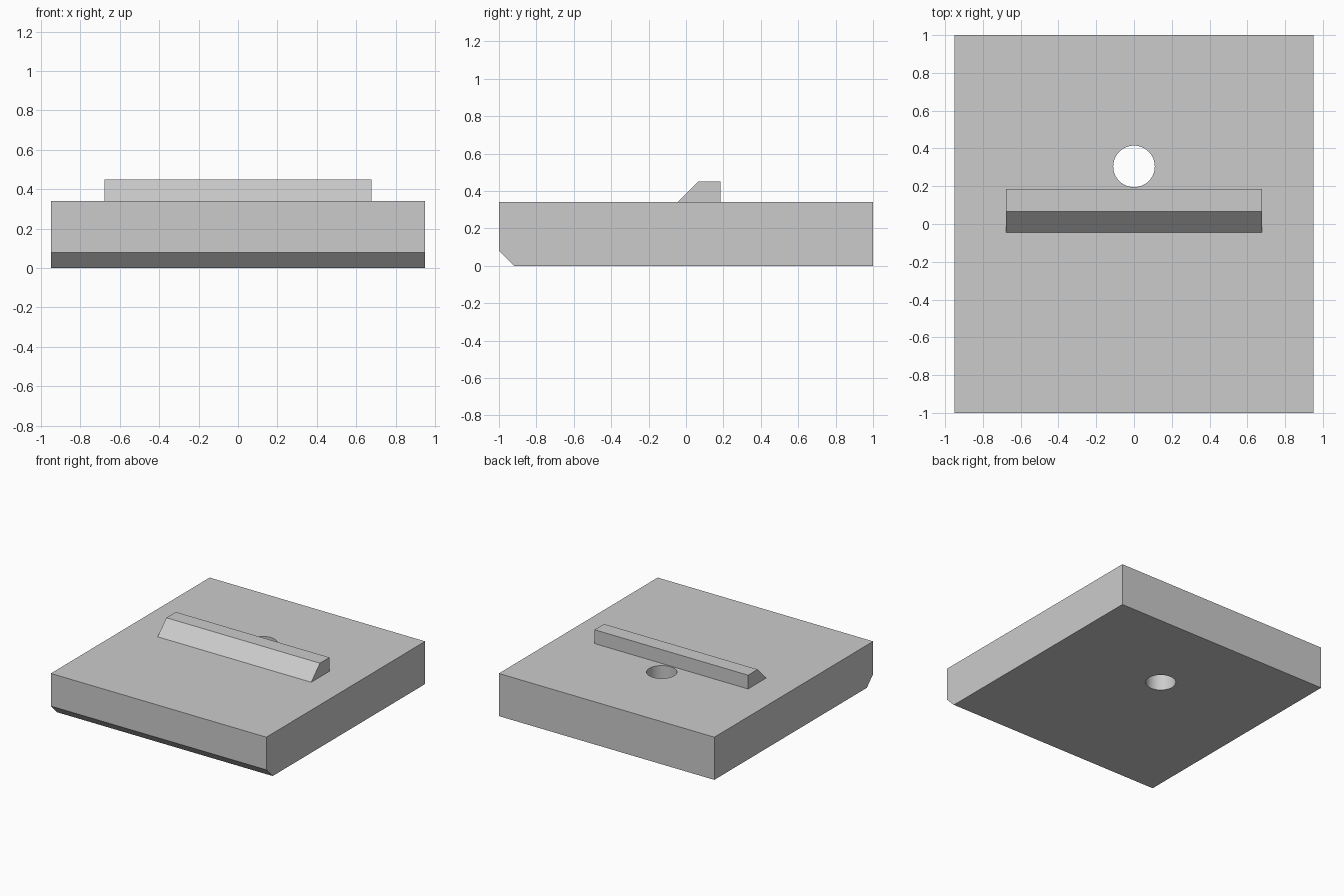
import bpy
import bmesh
import math

default = bpy.data.objects.get("Cube")
if default:
    bpy.data.objects.remove(default, do_unlink=True)

# One plain grey for the whole model
grey = bpy.data.materials.new("light_grey")
grey.use_nodes = True
grey.diffuse_color = (0.6, 0.6, 0.6, 1)
grey.node_tree.nodes["Principled BSDF"].inputs["Base Color"].default_value = (0.6, 0.6, 0.6, 1)


def extrude_profile(name, profile, half_width):
    """Extrude a (y, z) outline symmetrically along x."""
    bm = bmesh.new()
    face = bm.faces.new([bm.verts.new((-half_width, y, z)) for y, z in profile])
    result = bmesh.ops.extrude_face_region(bm, geom=[face])
    moved = [v for v in result["geom"] if isinstance(v, bmesh.types.BMVert)]
    bmesh.ops.translate(bm, verts=moved, vec=(2 * half_width, 0, 0))
    bmesh.ops.recalc_face_normals(bm, faces=bm.faces)
    mesh = bpy.data.meshes.new(name)
    bm.to_mesh(mesh)
    bm.free()
    mesh.materials.append(grey)
    obj = bpy.data.objects.new(name, mesh)
    bpy.context.collection.objects.link(obj)
    return obj


# Base plate with a chamfer along the lower front edge
TOP = 0.34
plate = extrude_profile(
    "base_plate", [(-0.92, 0), (1, 0), (1, TOP), (-1, TOP), (-1, 0.08)], 0.95)

# Raised bar with a sloped front
extrude_profile(
    "raised_bar", [(-0.045, TOP), (0.185, TOP), (0.185, 0.45), (0.065, 0.45)], 0.677)

# Round through hole behind the bar
bpy.ops.mesh.primitive_cylinder_add(vertices=64, radius=0.11, depth=1, location=(0, 0.305, 0.2))
cutter = bpy.context.object
cutter.name = "hole_cutter"
cutter.hide_render = True
cutter.data.materials.append(grey)

hole = plate.modifiers.new("through_hole", "BOOLEAN")
hole.operation = "DIFFERENCE"
hole.solver = "EXACT"
hole.object = cutter

bpy.ops.object.select_all(action="DESELECT")
plate.select_set(True)
bpy.context.view_layer.objects.active = plate
bpy.ops.object.modifier_apply(modifier=hole.name)
bpy.data.objects.remove(cutter, do_unlink=True)
bpy.ops.object.shade_smooth_by_angle(angle=math.radians(30))
